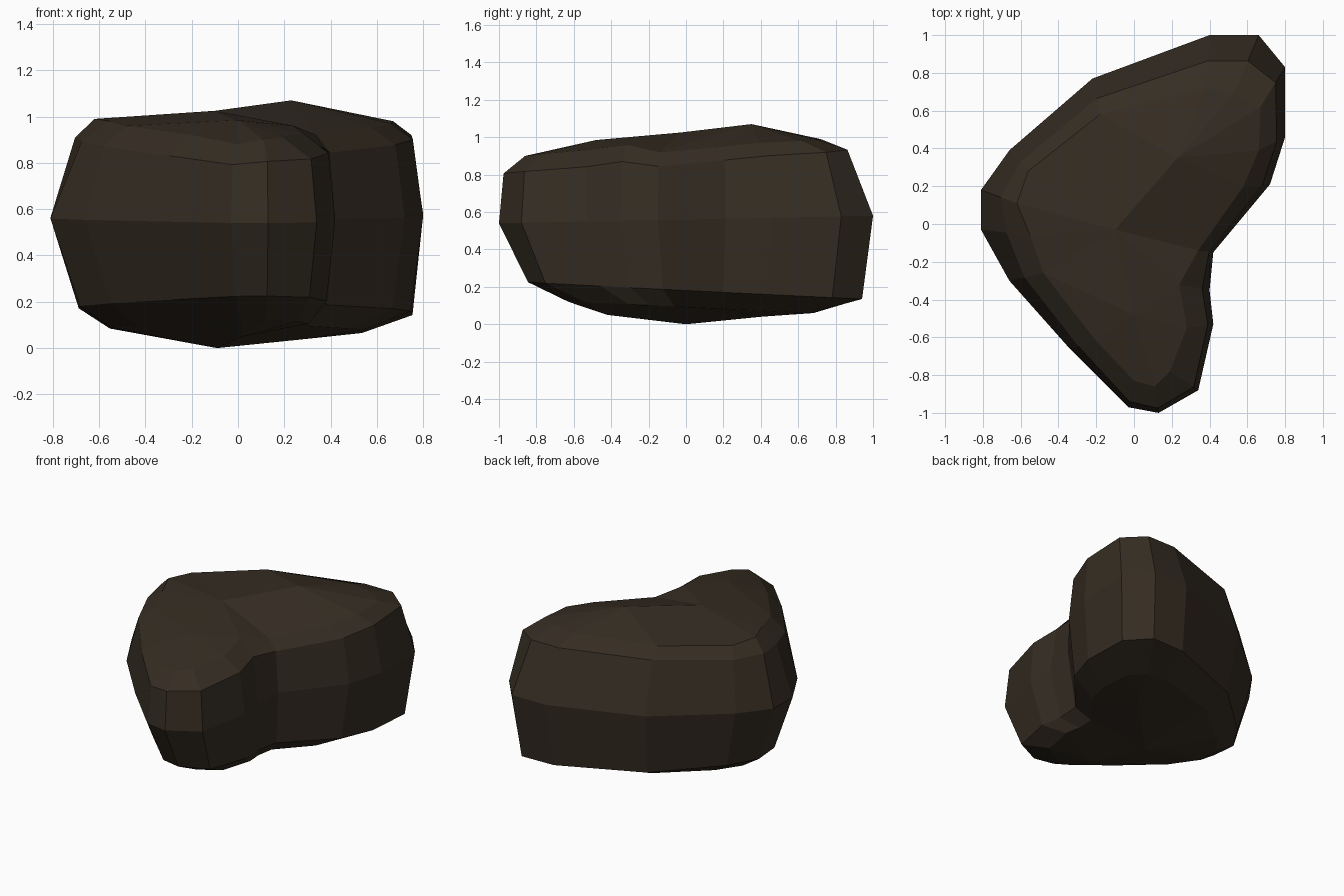
import bpy, bmesh

if "Cube" in bpy.data.objects:
    bpy.data.objects.remove(bpy.data.objects["Cube"])

# Widest outline of the boulder, counter-clockwise from the front tip
OUTLINE = [(.13, -1), (.34, -.88), (.42, -.53), (.40, -.35), (.42, -.15), (.72, .21),
           (.80, .46), (.80, .83), (.66, 1), (.40, 1), (-.22, .77), (-.66, .39),
           (-.81, .18), (-.81, -.03), (-.66, -.30), (-.34, -.66), (-.03, -.97)]
# Inner rim around the top facets, matching the outline point for point
CROWN = [(.11, -.86, .90), (.19, -.78, .91), (.28, -.55, .93), (.24, -.32, .96),
         (.34, -.14, .92), (.58, .20, .95), (.66, .39, .97), (.67, .62, .98),
         (.53, .69, .99), (.38, .72, .99), (-.18, .58, .99), (-.56, .28, .98),
         (-.62, .11, .99), (-.55, -.06, .98), (-.48, -.26, .96), (-.20, -.62, .92),
         (0, -.83, .88)]
N = len(OUTLINE)


def shrunk(scale, height):
    """Outline scaled towards the middle, with scale and height given by rules."""
    return [(.1 + (x - .1) * scale(x, y), .1 + (y - .1) * scale(x, y), height(x, y))
            for x, y in OUTLINE]


def shoulder_point(m, c):
    """Point between outline and crown; the back left slopes in further."""
    f, fz = .38 + .18 * (m[1] - m[0]), .80 + .06 * m[1]
    return (m[0] + (c[0] - m[0]) * f, m[1] + (c[1] - m[1]) * f, m[2] + (c[2] - m[2]) * fz)


middle = [(x, y, .56 + .02 * y) for x, y in OUTLINE]
shoulder = [shoulder_point(m, c) for m, c in zip(middle, CROWN)]
lower = shrunk(lambda x, y: .885 + .03 * (x + y), lambda x, y: .18 - .045 * y)
base = shrunk(lambda x, y: .67 - .06 * x, lambda x, y: .09 - .03 * y)

bm = bmesh.new()
rings = [[bm.verts.new(p) for p in ring] for ring in (base, lower, middle, shoulder, CROWN)]

# Side bands
for a, b in zip(rings, rings[1:]):
    for i in range(N):
        j = (i + 1) % N
        bm.faces.new((a[i], a[j], b[j], b[i]))


def cap(ring, peaks, owner):
    """Fan each ring edge to one of three peaks and bridge where the peak changes."""
    p = [bm.verts.new(c) for c in peaks]
    for i in range(N):
        bm.faces.new((ring[i], ring[(i + 1) % N], p[int(owner[i])]))
        prev, cur = int(owner[i - 1]), int(owner[i])
        if prev != cur:
            bm.faces.new((p[prev], ring[i], p[cur]))


# Faceted top and underside: peak 0 front lobe, 1 middle, 2 back lobe
cap(rings[-1], [(0, -.48, .985), (-.10, -.03, 1.025), (.23, .35, 1.07)], "00012222221111000")
cap(rings[0], [(.02, -.42, .05), (-.09, 0, 0), (.30, .40, .04)], "00012222221111000")

bmesh.ops.recalc_face_normals(bm, faces=bm.faces)
mesh = bpy.data.meshes.new("boulder")
bm.to_mesh(mesh)
bm.free()

stone = bpy.data.materials.new("dark brown stone")
stone.diffuse_color = (.036, .026, .0165, 1)
stone.use_nodes = True
stone.node_tree.nodes["Principled BSDF"].inputs["Base Color"].default_value = stone.diffuse_color
mesh.materials.append(stone)
bpy.context.collection.objects.link(bpy.data.objects.new("boulder", mesh))
